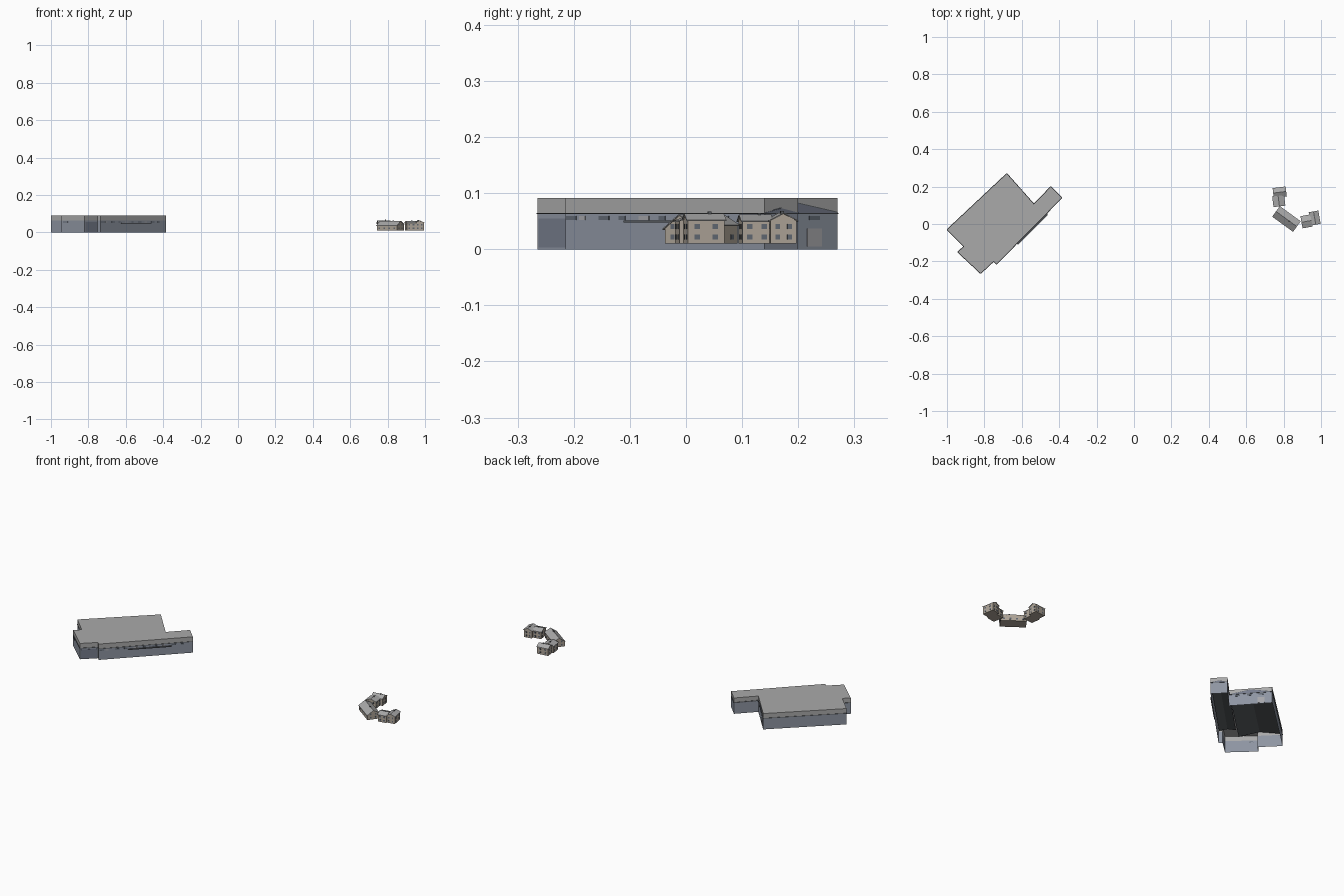
import bpy, bmesh, math
from mathutils import Vector, Matrix

if "Cube" in bpy.data.objects:
    bpy.data.objects.remove(bpy.data.objects["Cube"])


def mat(name, r, g, b):
    m = bpy.data.materials.new(name)
    m.diffuse_color = (r, g, b, 1)
    m.use_nodes = True
    m.node_tree.nodes["Principled BSDF"].inputs["Base Color"].default_value = m.diffuse_color
    return m


BLUE = mat("blue_cladding", 0.27, 0.30, 0.36)
DARK_BLUE = mat("dark_blue", 0.18, 0.20, 0.26)
GLASS = mat("glass", 0.12, 0.14, 0.17)
LIGHT = mat("light_panel", 0.38, 0.38, 0.40)
BEIGE = mat("render_wall", 0.42, 0.37, 0.31)
GREY = mat("roof_grey", 0.40, 0.40, 0.40)
TRIM = mat("dark_trim", 0.10, 0.11, 0.12)


def add(name, bm, material, matrix=None):
    bmesh.ops.recalc_face_normals(bm, faces=bm.faces)
    me = bpy.data.meshes.new(name)
    bm.to_mesh(me)
    bm.free()
    ob = bpy.data.objects.new(name, me)
    bpy.context.collection.objects.link(ob)
    me.materials.append(material)
    if matrix:
        ob.matrix_world = matrix
    return ob


def prism(name, pts, vec, material, matrix=None, caps=(True, True)):
    """Extrude a closed 3D outline along vec."""
    bm = bmesh.new()
    a = [bm.verts.new(p) for p in pts]
    b = [bm.verts.new(Vector(p) + Vector(vec)) for p in pts]
    n = len(pts)
    for i in range(n):
        j = (i + 1) % n
        bm.faces.new((a[i], a[j], b[j], b[i]))
    if caps[0]:
        bm.faces.new(a)
    if caps[1]:
        bm.faces.new(b)
    return add(name, bm, material, matrix)


def panel(name, a, b, profile, material, thick=0.0015):
    """Thin plate on the wall a->b; profile is (distance along wall, z)."""
    a, b = Vector((*a, 0)), Vector((*b, 0))
    d = (b - a).normalized()
    out = Vector((d.y, -d.x, 0))
    return prism(name, [a + d * t + Vector((0, 0, z)) for t, z in profile], out * thick, material)


def rect(t0, t1, z0, z1):
    return [(t0, z0), (t1, z0), (t1, z1), (t0, z1)]


# ---- Large hall -------------------------------------------------------
P = [(-1, -.03), (-.91, -.12), (-.943, -.15), (-.82, -.265), (-.75, -.2),
     (-.735, -.215), (-.385, .14), (-.445, .2), (-.535, .107), (-.68, .27)]
EAVE, TOP = 0.065, 0.091
prism("hall_walls", [(x, y, 0) for x, y in P], (0, 0, EAVE), BLUE, caps=(False, False))
prism("hall_roof", [(x, y, EAVE) for x, y in P], (0, 0, TOP - EAVE), GREY, caps=(False, True))

# inner pitched ceiling of the main hall
ridge_pts = [(-.535, .107, EAVE), (-.605, .187, .084), (-.68, .27, EAVE),
             (-.68, .27, EAVE + .002), (-.605, .187, .086), (-.535, .107, EAVE + .002)]
prism("hall_ceiling", ridge_pts, (-.31, -.295, 0), TRIM)
wing_pts = [(-.385, .14, EAVE), (-.415, .17, .073), (-.445, .2, EAVE),
            (-.445, .2, EAVE + .002), (-.415, .17, .075), (-.385, .14, EAVE + .002)]
prism("wing_ceiling", wing_pts, (-.345, -.345, 0), TRIM)

# dark eave line around the hall
for i in range(len(P)):
    a, b = P[i], P[(i + 1) % len(P)]
    panel("eave_trim", a, b, rect(0, math.dist(a, b), .063, .065), TRIM, .002)

# gable end panels
panel("hall_gable", P[8], P[9], [(0, EAVE), (.218, EAVE), (.109, .084)], DARK_BLUE)
panel("wing_gable", P[6], P[7], [(0, EAVE), (.085, EAVE), (.0425, .073)], DARK_BLUE)
panel("end_door", P[8], P[9], rect(.145, .18, .005, .037), LIGHT)
panel("bump_door", P[3], P[4], rect(.005, .09, .003, .055), DARK_BLUE)

# high strip windows on the long front wall and the other sides
for k in range(9):
    t = .035 + k * .05
    panel("front_window", P[5], P[6], rect(t, t + (.025 if k % 2 else .016), .052, .059),
          GLASS if k % 3 else LIGHT)
panel("long_window", P[5], P[6], rect(.003, .028, .052, .059), GLASS)
for k in range(3):
    panel("end_window", P[8], P[9], rect(.03 + k * .06, .055 + k * .06, .052, .059), GLASS)
panel("bump_window", P[2], P[3], rect(.01, .045, .052, .059), GLASS)

# canopy along the front wall
prism("canopy", [(-.463, .059, .048), (-.462, .046, .048), (-.619, -.111, .048), (-.625, -.105, .048)],
      (0, 0, .003), TRIM)


# ---- Small houses -----------------------------------------------------
def house(name, cx, cy, ang, length, width, front, back, ridge, base=.01):
    """Gabled house; the ridge runs along local x, turned by ang degrees."""
    M = Matrix.Translation((cx, cy, 0)) @ Matrix.Rotation(math.radians(ang), 4, 'Z')
    w, l, o, t = width / 2, length / 2, .003, .002
    prism(name + "_walls", [(-l, -w, base), (-l, w, base), (-l, w, back), (-l, 0, ridge - t),
                            (-l, -w, front)], (length, 0, 0), BEIGE, M)
    sf, sb = (ridge - front) / w * o, (ridge - back) / w * o
    low = [(-l - o, -w - o, front - sf), (-l - o, 0, ridge - t), (-l - o, w + o, back - sb)]
    up = [(x, y, z + t) for x, y, z in reversed(low)]
    prism(name + "_roof", low + up, (length + 2 * o, 0, 0), GREY, M)
    # two storeys of windows on each side
    n = max(2, round(length / .03))
    for s, eave in ((-1, front), (1, back)):
        for z in (.017, .036):
            if z + .012 > eave:
                continue
            for i in range(n):
                x = -l + length * (i + .5) / n
                prism(name + "_window", [(x - .005, s * w, z), (x + .005, s * w, z),
                                         (x + .005, s * w, z + .009), (x - .005, s * w, z + .009)],
                      (0, s * .001, 0), GLASS, M)
    for s in (-1, 1):
        for z in (.017, .036):
            for y in (-w * .45, w * .45):
                prism(name + "_end_window", [(s * l, y - .004, z), (s * l, y + .004, z),
                                             (s * l, y + .004, z + .009), (s * l, y - .004, z + .009)],
                      (s * .001, 0, 0), GLASS, M)
    # chimney near the ridge
    c, h = l * .3, .003
    prism(name + "_chimney", [(c - h, -h, ridge - .005), (c + h, -h, ridge - .005),
                              (c + h, h, ridge - .005), (c - h, h, ridge - .005)],
          (0, 0, .008), TRIM, M)


house("north_house_outer", .779, .170, 7, .064, .047, .051, .051, .065)
house("north_house_inner", .774, .123, 97, .052, .058, .050, .050, .062)
house("middle_house", .815, .027, -36, .132, .064, .037, .043, .062)
house("east_house_outer", .966, .032, 100, .066, .046, .052, .052, .064)
house("east_house_inner", .922, .014, 10, .048, .060, .050, .050, .062)
